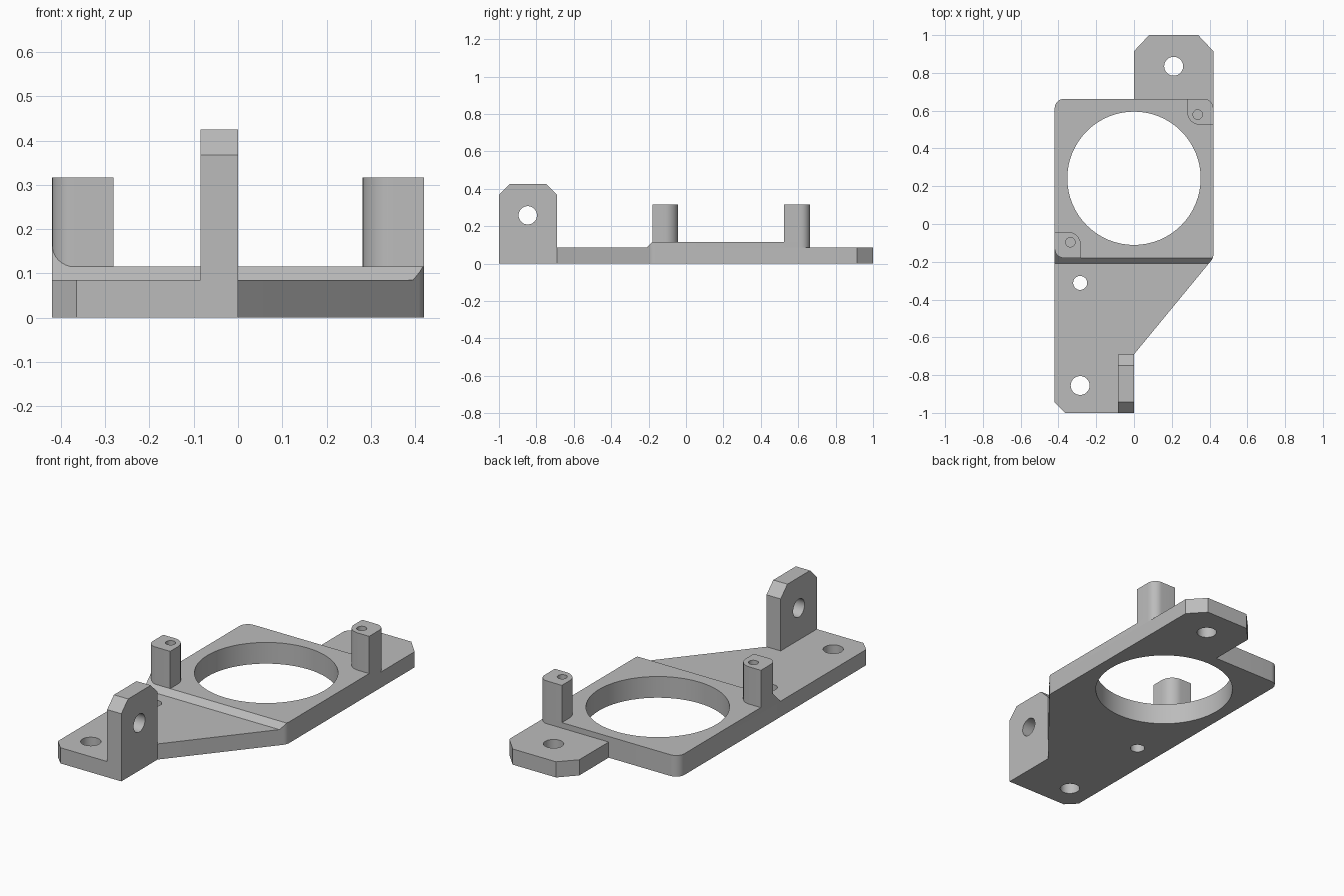
import bpy, bmesh
from math import tan, pi
from mathutils import Vector, Matrix

if "Cube" in bpy.data.objects:
    bpy.data.objects.remove(bpy.data.objects["Cube"])

grey = bpy.data.materials.new("light_grey")
grey.use_nodes = True
grey.diffuse_color = (0.5, 0.5, 0.5, 1)
grey.node_tree.nodes["Principled BSDF"].inputs["Base Color"].default_value = grey.diffuse_color

BASE, PLATE, POST = 0.085, 0.115, 0.317      # top heights
W, BACK, FRONT = 0.42, 0.663, -0.18          # plate extents
UP = Matrix.Identity(4)
SIDE = Matrix(((0, 0, 1, 0), (1, 0, 0, 0), (0, 1, 0, 0), (0, 0, 0, 1)))  # draws in y, z


def rounded(corners, steps=8):
    """Outline from (x, y) or (x, y, fillet radius) corners."""
    pts = [Vector(c[:2]) for c in corners]
    out = []
    for i, c in enumerate(corners):
        p = pts[i]
        if len(c) < 3:
            out.append(p)
            continue
        a = (pts[i - 1] - p).normalized()
        b = (pts[(i + 1) % len(pts)] - p).normalized()
        half = a.angle(b) / 2
        reach = c[2] / tan(half)
        start = p + a * reach
        centre = p + (a + b).normalized() * (reach ** 2 + c[2] ** 2) ** 0.5
        u, v = start - centre, p + b * reach - centre
        turn = u.angle_signed(v)
        for k in range(steps + 1):
            out.append(centre + Matrix.Rotation(-turn * k / steps, 2) @ u)
    return out


def chamfered(x0, x1, y0, y1, cut):
    """Rectangle with its two far corners cut off."""
    return [(x0, y0), (x1, y0), (x1, y1 - cut), (x1 - cut, y1), (x0 + cut, y1), (x0, y1 - cut)]


def prism(name, corners, low, high, frame=UP, slope=False):
    bm = bmesh.new()
    face = bm.faces.new([bm.verts.new((p.x, p.y, low)) for p in rounded(corners)])
    new = bmesh.ops.extrude_face_region(bm, geom=[face])["geom"]
    bmesh.ops.translate(bm, vec=(0, 0, high - low), verts=[g for g in new if isinstance(g, bmesh.types.BMVert)])
    if slope:  # trim the front edge along a 45 degree plane
        bmesh.ops.bisect_plane(bm, geom=bm.verts[:] + bm.edges[:] + bm.faces[:], dist=1e-6,
                               plane_co=(0, FRONT, PLATE), plane_no=(0, -1, 1), clear_outer=True)
        bmesh.ops.holes_fill(bm, edges=bm.edges[:])
    bmesh.ops.transform(bm, matrix=frame, verts=bm.verts)
    bmesh.ops.recalc_face_normals(bm, faces=bm.faces)
    mesh = bpy.data.meshes.new(name)
    bm.to_mesh(mesh)
    bm.free()
    mesh.materials.append(grey)
    ob = bpy.data.objects.new(name, mesh)
    bpy.context.collection.objects.link(ob)
    return ob


def drill(ob, x, y, radius, low=-0.1, high=0.5, frame=UP):
    """Cut a round hole and remove the cutter."""
    bm = bmesh.new()
    bmesh.ops.create_cone(bm, cap_ends=True, segments=64, radius1=radius, radius2=radius, depth=high - low,
                          matrix=frame @ Matrix.Translation((x, y, (low + high) / 2)))
    mesh = bpy.data.meshes.new("hole_cutter")
    bm.to_mesh(mesh)
    bm.free()
    mesh.materials.append(grey)
    cutter = bpy.data.objects.new("hole_cutter", mesh)
    cutter.hide_render = True
    bpy.context.collection.objects.link(cutter)
    mod = ob.modifiers.new("hole", "BOOLEAN")
    mod.operation, mod.solver, mod.object = "DIFFERENCE", "EXACT", cutter
    graph = bpy.context.evaluated_depsgraph_get()
    ob.data = bpy.data.meshes.new_from_object(ob.evaluated_get(graph))
    ob.modifiers.clear()
    bpy.data.objects.remove(cutter)


# Lower slab with the front wing and the back tab
base = prism("base_slab", [
    (-W + 0.055, -1), (0, -1), (0, -0.69), (W, FRONT, 0.05), (W, 0.915), (W - 0.08, 1),
    (0.08, 1), (0, 0.915), (0, BACK), (-W, BACK, 0.05), (-W, -0.945)], 0, BASE)
drill(base, 0.21, 0.835, 0.05)
drill(base, -0.285, -0.855, 0.05)
drill(base, -0.285, -0.312, 0.037)

# Raised square with a sloped front edge
raised = prism("raised_plate", [
    (-W, -0.25), (0.363, -0.25), (W, FRONT, 0.05), (W, BACK, 0.05), (-W, BACK, 0.05)],
    BASE, PLATE, slope=True)
for part in (base, raised):
    drill(part, 0, 0.242, 0.353)

# Two corner posts with blind screw holes, opposite each other
for name, s in (("back_left_post", 1), ("front_right_post", -1)):
    mid = (BACK + FRONT) / 2
    shape = [(s * x, mid + s * y, *r) for x, y, *r in (
        (0.281, 0.283, 0.07), (W, 0.283), (W, BACK - mid, 0.05), (0.281, BACK - mid))]
    post = prism(name, shape, PLATE, POST)
    drill(post, s * 0.337, mid + s * 0.338, 0.025, PLATE + 0.02)

# Slope filler around the rounded corner of the front post
prism("corner_wedge", [(-W, FRONT), (-W + 0.05, FRONT), (-W + 0.05, -0.13), (-W, -0.13)],
      PLATE, 0.2, slope=True)

# Upright ear at the front
ear = prism("upright_ear", chamfered(-1, -0.69, BASE, 0.425, 0.058), -0.085, 0, SIDE)
drill(ear, -0.846, 0.258, 0.049, -0.2, 0.1, SIDE)

for ob in bpy.context.scene.objects:
    if ob.type == "MESH":
        ob.select_set(True)
        bpy.context.view_layer.objects.active = ob
bpy.ops.object.shade_smooth_by_angle(angle=pi / 6)
